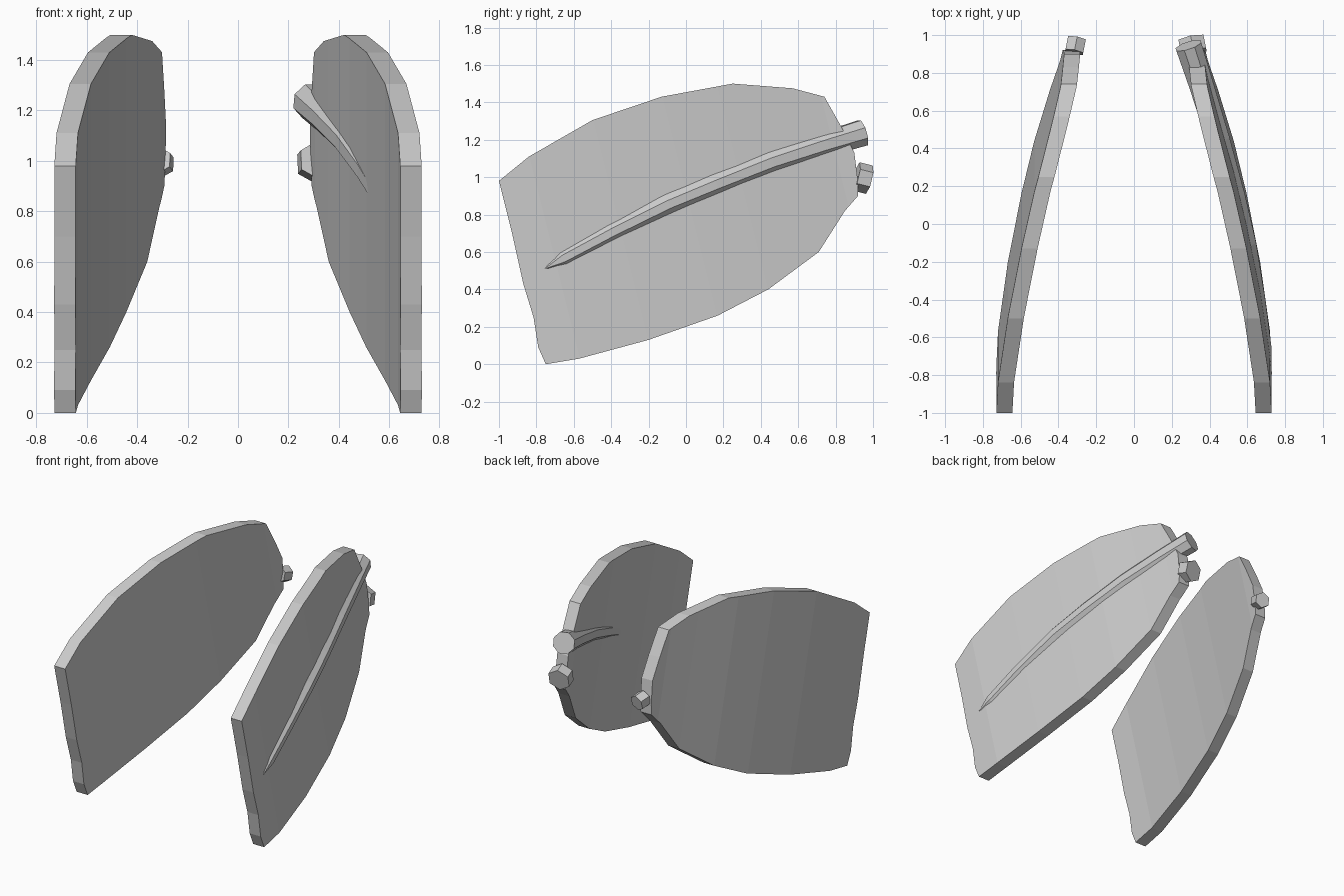
import bpy, bmesh, math
from mathutils import Vector

if "Cube" in bpy.data.objects:
    bpy.data.objects.remove(bpy.data.objects["Cube"])

THICK = 0.085
# inner-face bend: sideways offset along the sheared length u = y + z/4
BEND = [(-0.78, .645), (-0.56, .635), (-0.17, .583), (0.23, .51), (0.54, .443),
        (0.86, .36), (1.08, .305), (1.3, .262)]
OUTLINE = [(-1, .98), (-.84, 1.11), (-.5, 1.305), (-.13, 1.43), (.25, 1.5), (.57, 1.475),
           (.74, 1.43), (.83, 1.27), (.9, 1.13), (.92, .97), (.92, .9), (.85, .82), (.71, .6),
           (.44, .4), (.17, .26), (-.2, .13), (-.57, .03), (-.75, 0),
           (-.79, .09), (-.815, .25), (-.87, .43), (-.93, .7)]


def inner_x(y, z):
    u = y + z / 4
    for (a, p), (b, q) in zip(BEND, BEND[1:]):
        if u <= b:
            break
    return p + (q - p) * (u - a) / (b - a)


def finish(bm, name):
    bmesh.ops.recalc_face_normals(bm, faces=bm.faces)
    mesh = bpy.data.meshes.new(name)
    bm.to_mesh(mesh)
    bm.free()
    ob = bpy.data.objects.new(name, mesh)
    bpy.context.collection.objects.link(ob)
    return ob


def tube(name, rings, sides, tip=None):
    """Rings of (centre, axis, radius) joined into a closed low-poly tube."""
    bm = bmesh.new()
    loops = []
    for c, axis, r in rings:
        axis = Vector(axis).normalized()
        s = axis.cross(Vector((0, 0, 1))).normalized()
        t = s.cross(axis)
        loops.append([bm.verts.new(Vector(c) + r * (
            s * math.cos(2 * math.pi * (k + .5) / sides) +
            t * math.sin(2 * math.pi * (k + .5) / sides))) for k in range(sides)])
    for a, b in zip(loops, loops[1:]):
        for k in range(sides):
            j = (k + 1) % sides
            bm.faces.new((a[k], a[j], b[j], b[k]))
    if tip:
        v = bm.verts.new(tip)
        for k in range(sides):
            bm.faces.new((v, loops[0][k], loops[0][(k + 1) % sides]))
    else:
        bm.faces.new(loops[0])
    bm.faces.new(loops[-1])
    return finish(bm, name)


def panel(name, side):
    bm = bmesh.new()
    bm.faces.new([bm.verts.new((0, y, z)) for y, z in OUTLINE])
    for u, _ in BEND[1:-1]:
        bmesh.ops.bisect_plane(bm, geom=bm.verts[:] + bm.edges[:] + bm.faces[:],
                               plane_co=(0, u, 0), plane_no=(0, 1, .25))
    for v in bm.verts:
        v.co.x = side * inner_x(v.co.y, v.co.z)
    out = bmesh.ops.extrude_face_region(bm, geom=bm.faces[:], use_keep_orig=True)
    for v in out["geom"]:
        if isinstance(v, bmesh.types.BMVert):
            v.co.x += side * THICK
    return finish(bm, name)


# curved side panels with a small knob on each rear edge
for label, side, r in (("right", 1, .078), ("left", -1, .055)):
    panel(label + "_panel", side)
    ax = Vector((-.2 * side, 1, -.25))
    c = Vector((side * .31, .945, .995))
    tube(label + "_rear_knob", [(c - ax * .035, ax, r), (c + ax * .035, ax, r)], 6)

# tapered rod running through the right panel
path = [(.682, -.66, .565, .05), (.645, -.4, .705, .054), (.592, -.1, .855, .058),
        (.53, .15, .96, .062), (.445, .45, 1.08, .066), (.355, .74, 1.175, .07),
        (.288, .945, 1.237, .075)]
pts = [Vector(p[:3]) for p in path]
rings = [(p, pts[min(i + 1, len(pts) - 1)] - pts[max(i - 1, 0)], path[i][3])
         for i, p in enumerate(pts)]
tube("right_rod", rings, 8, tip=(.727, -.755, .51))
